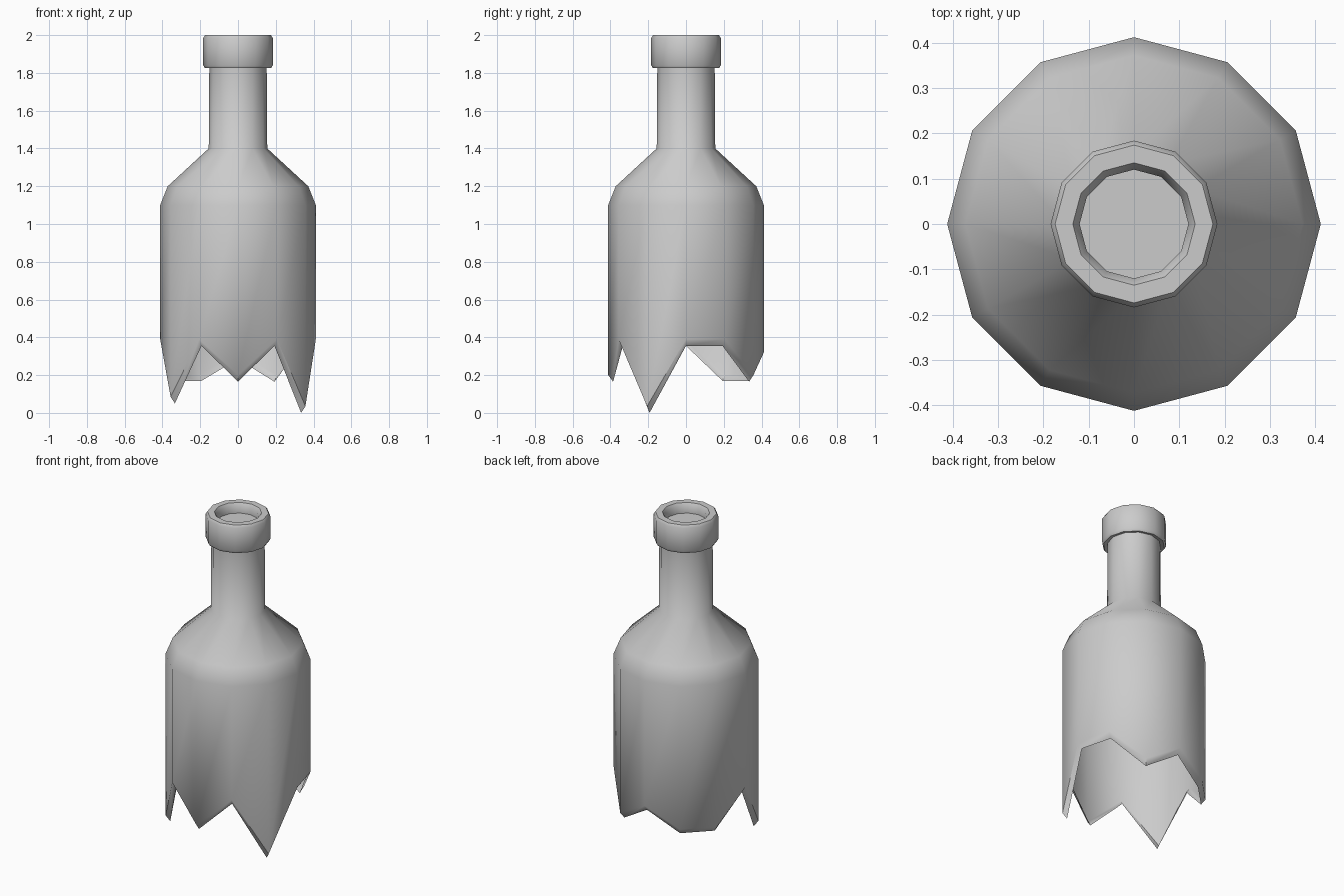
import bpy, bmesh, math

if "Cube" in bpy.data.objects:
    bpy.data.objects.remove(bpy.data.objects["Cube"])

SIDES = 12
# jagged lower edge height at each corner, counter-clockwise from +x
JAGS = [0.39, 0.39, 0.20, 0.32, 0.205, 0.205, 0.39, 0.085, 0.39, 0.20, 0.39, 0.035]
LIP = 0.03

# outer profile from the body shoulder up to the mouth and down into it (radius, z)
PROFILE = [(0.412, 1.10), (0.372, 1.20), (0.155, 1.40), (0.152, 1.83), (0.175, 1.825),
           (0.184, 1.84), (0.184, 1.985), (0.174, 2.0), (0.135, 2.0), (0.12, 1.975),
           (0.12, 1.94)]

bm = bmesh.new()


def ring(radius, heights):
    return [bm.verts.new((radius * math.cos(2 * math.pi * k / SIDES),
                          radius * math.sin(2 * math.pi * k / SIDES), z))
            for k, z in enumerate(heights)]


# broken glass lip, jagged edge, then the turned profile
rings = [ring(0.386, [z - LIP - 0.005 for z in JAGS]), ring(0.412, JAGS)]
rings += [ring(r, [z] * SIDES) for r, z in PROFILE]
for a, b in zip(rings, rings[1:]):
    for k in range(SIDES):
        n = (k + 1) % SIDES
        bm.faces.new((a[k], a[n], b[n], b[k]))

# plug closing the mouth
bm.faces.new(rings[-1])

mesh = bpy.data.meshes.new("broken_bottle")
bm.to_mesh(mesh)
bm.free()
bottle = bpy.data.objects.new("broken_bottle", mesh)
bpy.context.collection.objects.link(bottle)
bpy.context.view_layer.objects.active = bottle
bottle.select_set(True)
bpy.ops.object.shade_smooth_by_angle(angle=math.radians(50))
